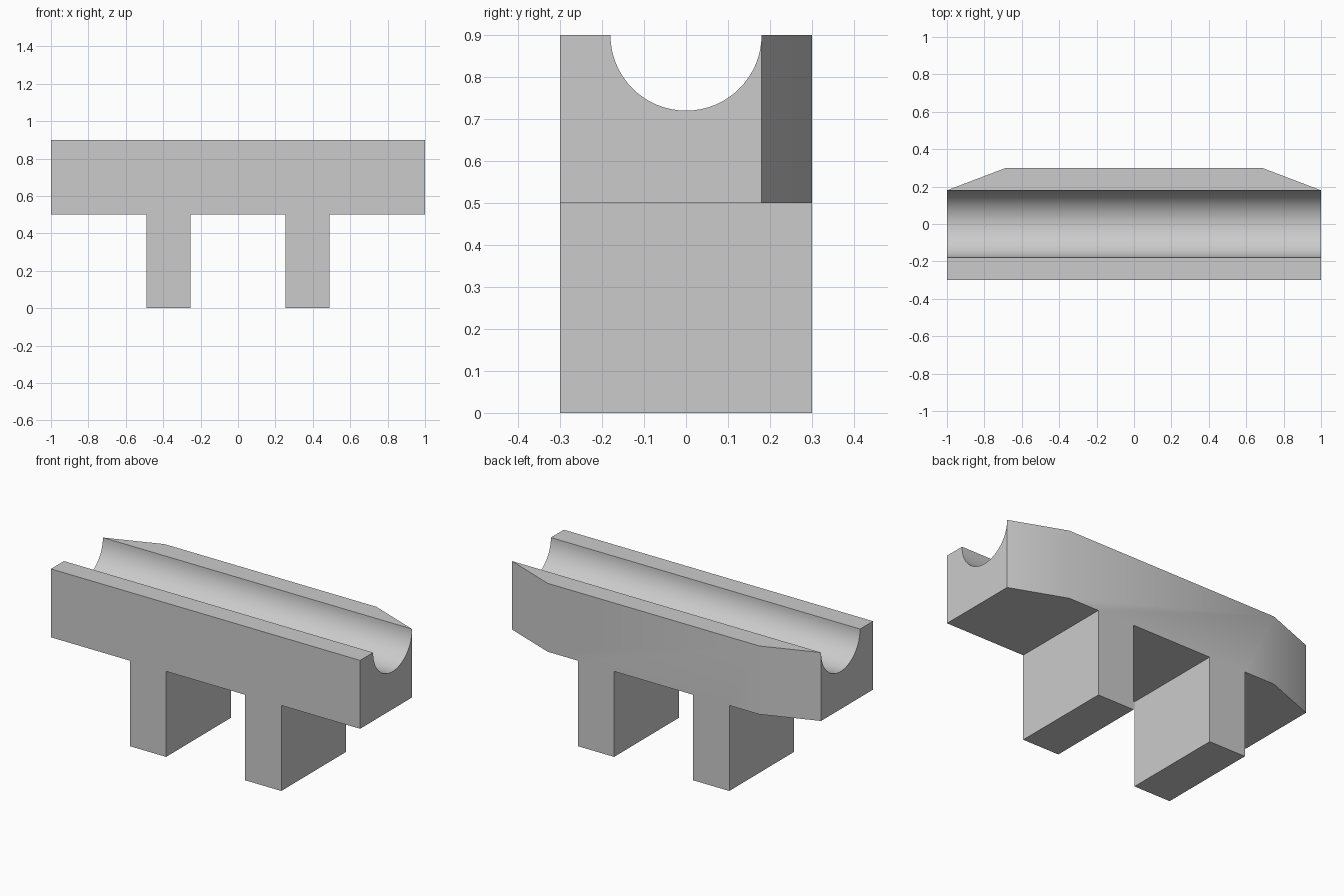
import bpy, bmesh, math

cube = bpy.data.objects.get("Cube")
if cube:
    bpy.data.objects.remove(cube, do_unlink=True)

# Main dimensions
HALF_DEPTH, BEAM_BOTTOM, TOP = 0.30, 0.50, 0.90
GROOVE_R, GROOVE_STEPS = 0.18, 32
END, CHAMFER, LEG_OUT, LEG_IN = 1.0, 0.685, 0.49, 0.255

# Plain grey finish
grey = bpy.data.materials.new("plain grey")
colour = (0.6, 0.6, 0.6, 1.0)
grey.diffuse_color = colour
grey.use_nodes = True
grey.node_tree.nodes["Principled BSDF"].inputs["Base Color"].default_value = colour


def section(bm, x):
    """Grooved beam cross-section at x; the back corner tapers in at the ends."""
    back = GROOVE_R if abs(x) == END else HALF_DEPTH
    points = [(-HALF_DEPTH, BEAM_BOTTOM), (-HALF_DEPTH, TOP)]
    for i in range(GROOVE_STEPS + 1):
        a = math.pi * i / GROOVE_STEPS
        points.append((-GROOVE_R * math.cos(a), TOP - GROOVE_R * math.sin(a)))
    points += [(back, TOP), (back, BEAM_BOTTOM)]
    return [bm.verts.new((x, y, z)) for y, z in points]


# Beam lofted through the sections
bm = bmesh.new()
half = [LEG_IN, LEG_OUT, CHAMFER, END]
stations = [-x for x in reversed(half)] + half
rings = [section(bm, x) for x in stations]
leg_bases = []
for a, b in zip(rings, rings[1:]):
    for i in range(len(a)):
        j = (i + 1) % len(a)
        face = bm.faces.new((a[i], a[j], b[j], b[i]))
    # The last face of each bay is its underside
    if abs(abs(face.calc_center_median().x) - (LEG_IN + LEG_OUT) / 2) < 0.01:
        leg_bases.append(face)
bm.faces.new(rings[0])
bm.faces.new(list(reversed(rings[-1])))

# Legs pulled down from the underside
feet = bmesh.ops.extrude_discrete_faces(bm, faces=leg_bases)["faces"]
for foot in feet:
    for v in foot.verts:
        v.co.z = 0.0

# Clean up coplanar faces and the pointed back corners
bmesh.ops.remove_doubles(bm, verts=bm.verts, dist=0.0005)
bmesh.ops.dissolve_limit(bm, angle_limit=math.radians(1), verts=bm.verts, edges=bm.edges)
bmesh.ops.recalc_face_normals(bm, faces=bm.faces)

mesh = bpy.data.meshes.new("grooved_stand")
bm.to_mesh(mesh)
bm.free()
mesh.materials.append(grey)
stand = bpy.data.objects.new("grooved_stand", mesh)
bpy.context.collection.objects.link(stand)

# Smooth groove and gentle chamfers, crisp edges elsewhere
bpy.ops.object.select_all(action="DESELECT")
stand.select_set(True)
bpy.context.view_layer.objects.active = stand
bpy.ops.object.shade_smooth_by_angle(angle=math.radians(30))
